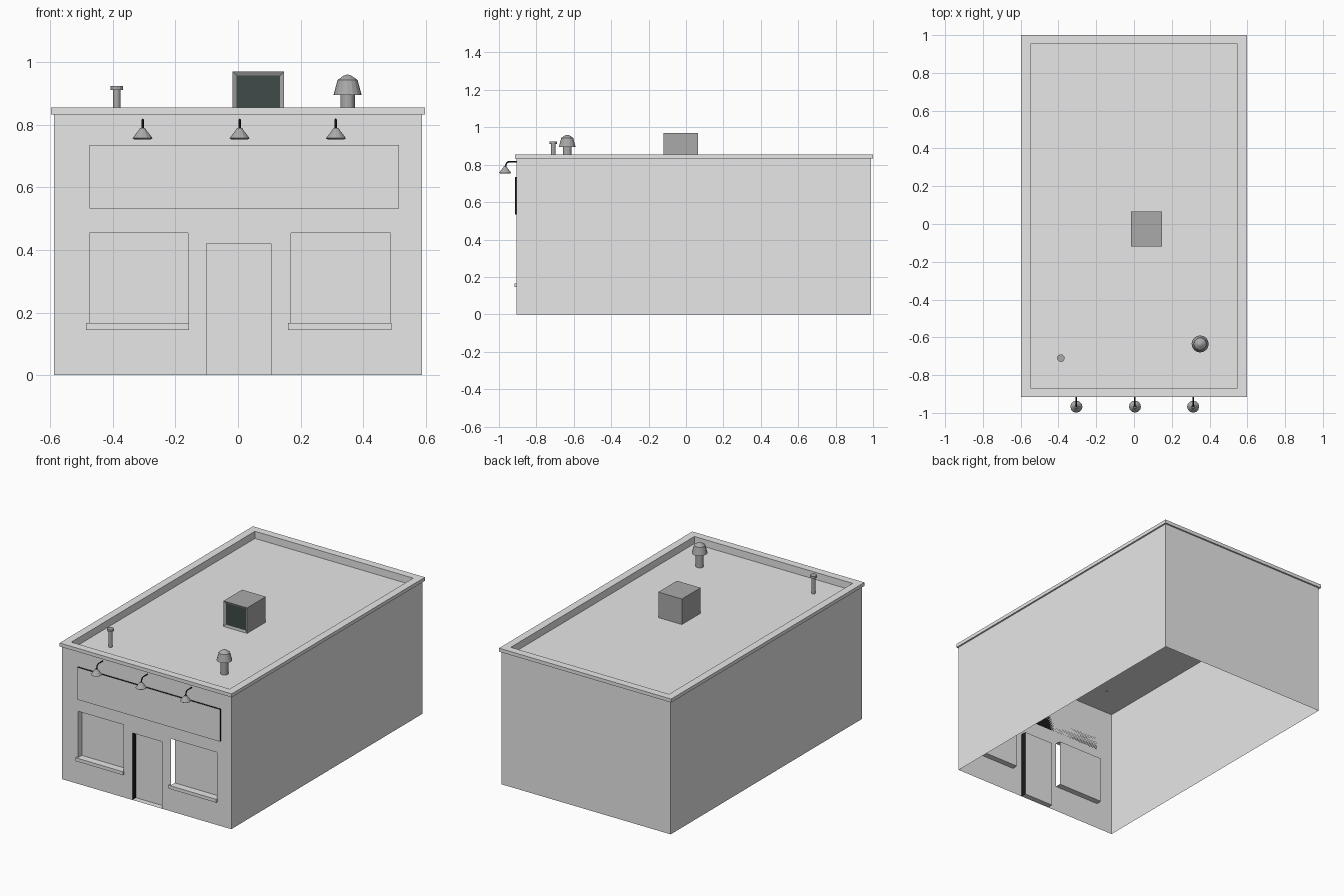
import bpy, bmesh, math
from mathutils import Matrix

cube = bpy.data.objects.get("Cube")
if cube:
    bpy.data.objects.remove(cube)


def material(name, rgb):
    m = bpy.data.materials.new(name)
    m.use_nodes = True
    m.diffuse_color = (*rgb, 1)
    bsdf = next(n for n in m.node_tree.nodes if n.type == 'BSDF_PRINCIPLED')
    bsdf.inputs["Base Color"].default_value = (*rgb, 1)
    return m


WALL = material("wall_grey", (0.8, 0.8, 0.8))
METAL = material("metal_grey", (0.4, 0.4, 0.4))
GRILLE = material("dark_grille", (0.05, 0.07, 0.065))
BLACK = material("black", (0.01, 0.01, 0.01))


def finish(name, bm, *mats):
    mesh = bpy.data.meshes.new(name)
    bm.to_mesh(mesh)
    bm.free()
    for m in mats:
        mesh.materials.append(m)
    ob = bpy.data.objects.new(name, mesh)
    bpy.context.collection.objects.link(ob)
    return ob


def quad(bm, *points, mat=0):
    face = bm.faces.new([bm.verts.new(p) for p in points])
    face.material_index = mat
    return face


def box_mesh(x, y, z):
    """Box from three (low, high) ranges."""
    bm = bmesh.new()
    bmesh.ops.create_cube(bm, size=1)
    for v in bm.verts:
        v.co = [r[0] if c < 0 else r[1] for c, r in zip(v.co, (x, y, z))]
    bm.normal_update()
    return bm


def front_face(bm):
    return min(bm.faces, key=lambda f: f.calc_center_median().y)


def lathe(name, x, y, profile, mat, sides=12):
    """Flat-sided turned part from (radius, height) pairs."""
    bm = bmesh.new()
    rings = [[bm.verts.new((x + r * math.cos(a), y + r * math.sin(a), z))
              for a in (math.tau * i / sides for i in range(sides))]
             for r, z in profile]
    for low, high in zip(rings, rings[1:]):
        for i in range(sides):
            j = (i + 1) % sides
            bm.faces.new((low[i], low[j], high[j], high[i]))
    bm.faces.new(rings[0][::-1])
    bm.faces.new(rings[-1])
    return finish(name, bm, mat)


# Main dimensions
HX, FRONT, BACK = 0.587, -0.905, 0.99
WALL_TOP, ROOF, TOP = 0.835, 0.81, 0.855
DEPTH = 0.036
DOOR = (-0.10, 0.105, 0, 0.42)
WINDOWS = {"right": (-0.475, -0.16, 0.165, 0.455), "left": (0.17, 0.487, 0.165, 0.455)}
openings = [DOOR, *WINDOWS.values()]

# Front wall: a grid of panels that leaves the door and windows open
bm = bmesh.new()
xs = sorted({-HX, HX, *(v for o in openings for v in o[:2])})
zs = sorted({0, WALL_TOP, *(v for o in openings for v in o[2:])})
for a, b in zip(xs, xs[1:]):
    for c, d in zip(zs, zs[1:]):
        mx, mz = (a + b) / 2, (c + d) / 2
        if not any(o[0] < mx < o[1] and o[2] < mz < o[3] for o in openings):
            quad(bm, (a, FRONT, c), (b, FRONT, c), (b, FRONT, d), (a, FRONT, d))
bmesh.ops.remove_doubles(bm, verts=bm.verts, dist=0.0001)
finish("front_wall", bm, WALL)

# Side and back walls, open underneath
bm = bmesh.new()
plan = [(HX, FRONT), (HX, BACK), (-HX, BACK), (-HX, FRONT)]
for p, q in zip(plan, plan[1:]):
    quad(bm, (*p, 0), (*q, 0), (*q, WALL_TOP), (*p, WALL_TOP))
bmesh.ops.remove_doubles(bm, verts=bm.verts, dist=0.0001)
finish("side_and_back_walls", bm, WALL)

# Flat roof
bm = bmesh.new()
quad(bm, *[(x, y, ROOF) for x, y in plan])
finish("roof", bm, WALL)

# Parapet coping: a rectangular ring swept through its section
bm = bmesh.new()
section = [(0, WALL_TOP - 0.002), (-0.01, WALL_TOP - 0.002), (-0.01, TOP), (0.038, TOP), (0.038, ROOF)]
loops = []
for inset, z in section:
    x, y0, y1 = HX - inset, FRONT + inset, BACK - inset
    loops.append([bm.verts.new(p) for p in ((x, y0, z), (x, y1, z), (-x, y1, z), (-x, y0, z))])
for low, high in zip(loops, loops[1:]):
    for i in range(4):
        j = (i + 1) % 4
        bm.faces.new((low[i], low[j], high[j], high[i]))
finish("parapet_coping", bm, WALL)


def recess(name, opening, jambs, jamb_mat):
    """Set-back panel with a bottom, a head and the chosen side jambs."""
    a, b, c, d = opening
    y0, y1 = FRONT, FRONT + DEPTH
    bm = bmesh.new()
    quad(bm, (a, y1, c), (b, y1, c), (b, y1, d), (a, y1, d))
    quad(bm, (a, y0, c), (b, y0, c), (b, y1, c), (a, y1, c))
    quad(bm, (a, y1, d), (b, y1, d), (b, y0, d), (a, y0, d), mat=1)
    if "low" in jambs:
        quad(bm, (a, y0, c), (a, y1, c), (a, y1, d), (a, y0, d), mat=1)
    if "high" in jambs:
        quad(bm, (b, y1, c), (b, y0, c), (b, y0, d), (b, y1, d), mat=1)
    finish(name, bm, WALL, jamb_mat)


# Door, windows and sills
recess("door", DOOR, ("low", "high"), BLACK)
for side, o in WINDOWS.items():
    recess(side + "_window", o, ("low",) if side == "right" else ("high",), WALL)
    sill = box_mesh((o[0] - 0.011, o[1] + 0.004), (FRONT - 0.012, FRONT), (0.145, 0.166))
    finish(side + "_window_sill", sill, WALL)

# Sign board with black edges
bm = box_mesh((-0.475, 0.515), (FRONT - 0.01, FRONT), (0.533, 0.735))
for f in bm.faces:
    f.material_index = 1
front_face(bm).material_index = 0
finish("sign_board", bm, WALL, BLACK)

# Hanging lamps on bent arms
for n, x in enumerate((-0.305, 0.005, 0.313), 1):
    y = -0.967
    lathe(f"lamp_shade_{n}", x, y, [(0.026, 0.753), (0.032, 0.757), (0.012, 0.783), (0.008, 0.79)], METAL)
    curve = bpy.data.curves.new(f"lamp_arm_{n}", 'CURVE')
    curve.dimensions = '3D'
    curve.bevel_depth = 0.004
    curve.bevel_resolution = 0
    curve.use_fill_caps = True
    path = curve.splines.new('POLY')
    points = [(FRONT, 0.816), (-0.948, 0.816), (-0.959, 0.81), (y, 0.786)]
    path.points.add(len(points) - 1)
    for p, (py, pz) in zip(path.points, points):
        p.co = (x, py, pz, 1)
    curve.materials.append(BLACK)
    bpy.context.collection.objects.link(bpy.data.objects.new(f"lamp_arm_{n}", curve))

# Rooftop air unit with a recessed grille
bm = box_mesh((-0.017, 0.147), (-0.12, 0.065), (ROOF, 0.97))
face = front_face(bm)
bmesh.ops.inset_region(bm, faces=[face], thickness=0.018)
bmesh.ops.translate(bm, verts=face.verts, vec=(0, 0.006, 0))
face.material_index = 1
finish("roof_air_unit", bm, METAL, GRILLE)

# Roof pipe and hooded vent
lathe("roof_pipe", -0.387, -0.71,
      [(0.012, ROOF), (0.012, 0.911), (0.02, 0.911), (0.02, 0.924)], METAL)
lathe("roof_vent", 0.35, -0.635,
      [(0.023, ROOF), (0.023, 0.895), (0.045, 0.895), (0.032, 0.943), (0.012, 0.957), (0.003, 0.96)],
      METAL, 16)
